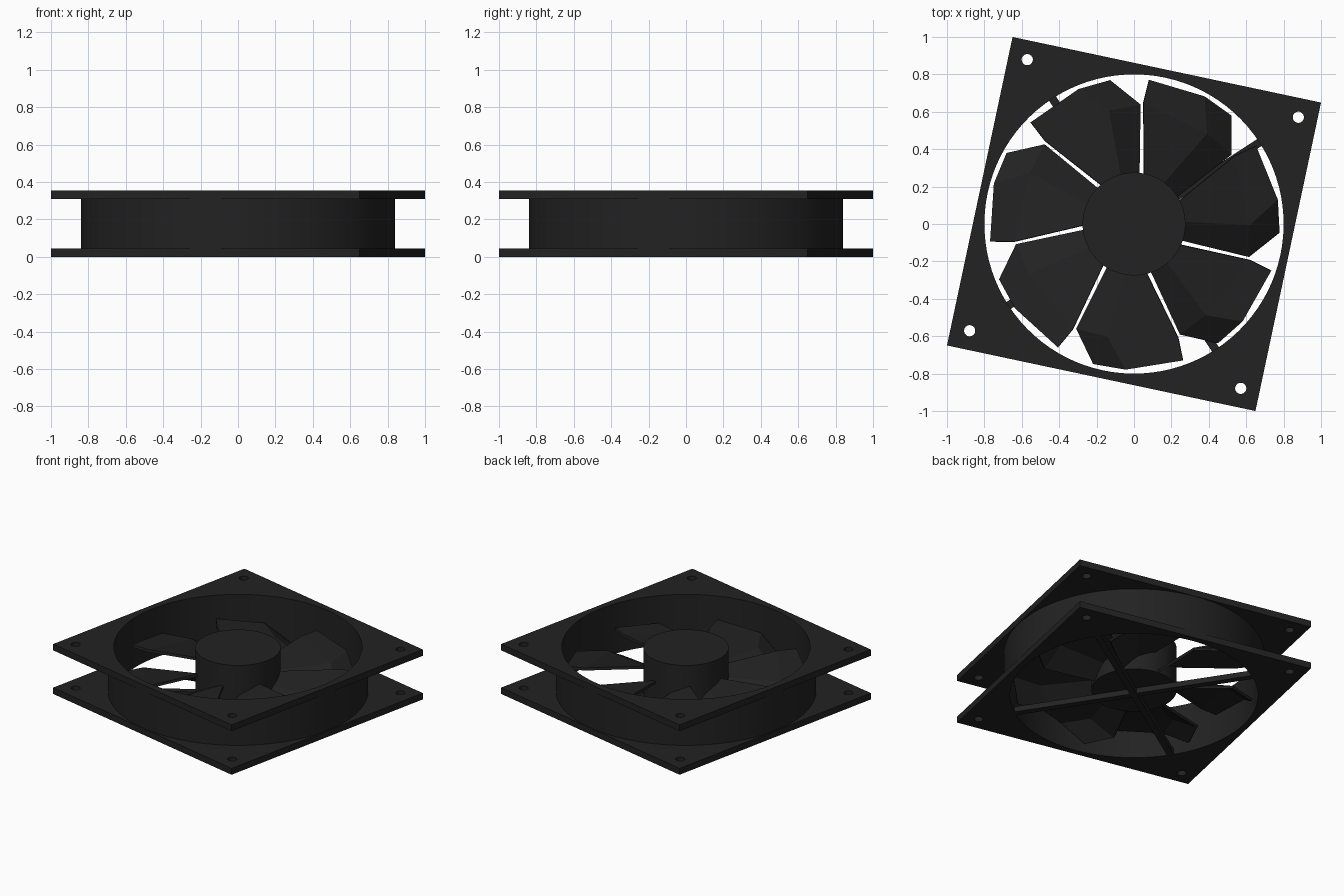
import bpy, bmesh, math
from math import sin, cos, radians, tau

cube = bpy.data.objects.get("Cube")
if cube:
    bpy.data.objects.remove(cube, do_unlink=True)

black = bpy.data.materials.new("black plastic")
black.use_nodes = True
black.diffuse_color = (0.016, 0.016, 0.016, 1)
black.node_tree.nodes["Principled BSDF"].inputs["Base Color"].default_value = (0.016, 0.016, 0.016, 1)

TURN = radians(-12)      # whole frame is turned on its axis
HALF, BORE, WALL = 0.843, 0.80, 0.84
PLATE, TOP = 0.045, 0.355
BLADES = 7


def circle(r, n, cx=0, cy=0):
    return [(cx + r * cos(tau * i / n), cy + r * sin(tau * i / n)) for i in range(n)]


def activate(ob):
    bpy.ops.object.select_all(action='DESELECT')
    ob.select_set(True)
    bpy.context.view_layer.objects.active = ob


def extruded(name, outlines, z0, z1, turn=0.0):
    """Filled outlines (inner ones become holes) raised from z0 to z1."""
    cu = bpy.data.curves.new(name, 'CURVE')
    cu.dimensions = '2D'
    cu.fill_mode = 'BOTH'
    cu.extrude = (z1 - z0) / 2
    for pts in outlines:
        sp = cu.splines.new('POLY')
        sp.points.add(len(pts) - 1)
        for p, (x, y) in zip(sp.points, pts):
            p.co = (x, y, 0, 1)
        sp.use_cyclic_u = True
    ob = bpy.data.objects.new(name, cu)
    bpy.context.collection.objects.link(ob)
    ob.location.z = (z0 + z1) / 2
    ob.rotation_euler.z = turn
    activate(ob)
    bpy.ops.object.convert(target='MESH')
    ob = bpy.context.object
    bm = bmesh.new()
    bm.from_mesh(ob.data)
    bmesh.ops.remove_doubles(bm, verts=bm.verts, dist=1e-5)
    bmesh.ops.recalc_face_normals(bm, faces=bm.faces)
    bm.to_mesh(ob.data)
    bm.free()
    ob.data.materials.clear()
    ob.data.materials.append(black)
    bpy.ops.object.shade_smooth_by_angle(angle=radians(30))
    return ob


# Square flanges with the bore and four screw holes
signs = [(-1, -1), (1, -1), (1, 1), (-1, 1)]
flange = [[(HALF * a, HALF * b) for a, b in signs], circle(BORE, 96)]
flange += [circle(0.03, 20, 0.741 * a, 0.741 * b) for a, b in signs]
extruded("bottom_flange", flange, 0, PLATE, TURN)
extruded("top_flange", flange, TOP - PLATE, TOP, TURN)

# Round duct between the flanges
extruded("duct_wall", [circle(WALL, 96), circle(BORE, 96)], PLATE, TOP - PLATE, TURN)

# Hub and the crossed struts that carry it
extruded("hub", [circle(0.275, 64)], 0.04, 0.35)
strut = [(0.805 * a, 0.022 * b) for a, b in signs]
for i in range(2):
    extruded(f"strut_{i + 1}", [strut], 0.002, 0.04, radians(33 + 90 * i))

# Folded blade: rows run root, middle, tip; columns lead, fold, trail (angle, radius, height)
rows = [
    [(78, 0.26, 0.20), (54, 0.26, 0.15), (32, 0.26, 0.06)],
    [(85.5, 0.65, 0.20), (51, 0.62, 0.16), (35.4, 0.64, 0.06)],
    [(84, 0.775, 0.20), (61, 0.78, 0.17), (48, 0.78, 0.06)],
]
for k in range(BLADES):
    bm = bmesh.new()
    grid = []
    for row in rows:
        line = []
        for ang, r, z in row:
            a = radians(ang) + tau * k / BLADES
            line.append(bm.verts.new((r * cos(a), r * sin(a), z)))
        grid.append(line)
    for i in range(2):
        for j in range(2):
            bm.faces.new((grid[i][j], grid[i][j + 1], grid[i + 1][j + 1], grid[i + 1][j]))
    for f in bm.faces:
        f.normal_update()
        if f.normal.z < 0:
            f.normal_flip()
    me = bpy.data.meshes.new(f"blade_{k + 1}")
    bm.to_mesh(me)
    bm.free()
    me.materials.append(black)
    ob = bpy.data.objects.new(f"blade_{k + 1}", me)
    bpy.context.collection.objects.link(ob)
    solid = ob.modifiers.new("thickness", 'SOLIDIFY')
    solid.thickness = 0.018
    solid.offset = -1
